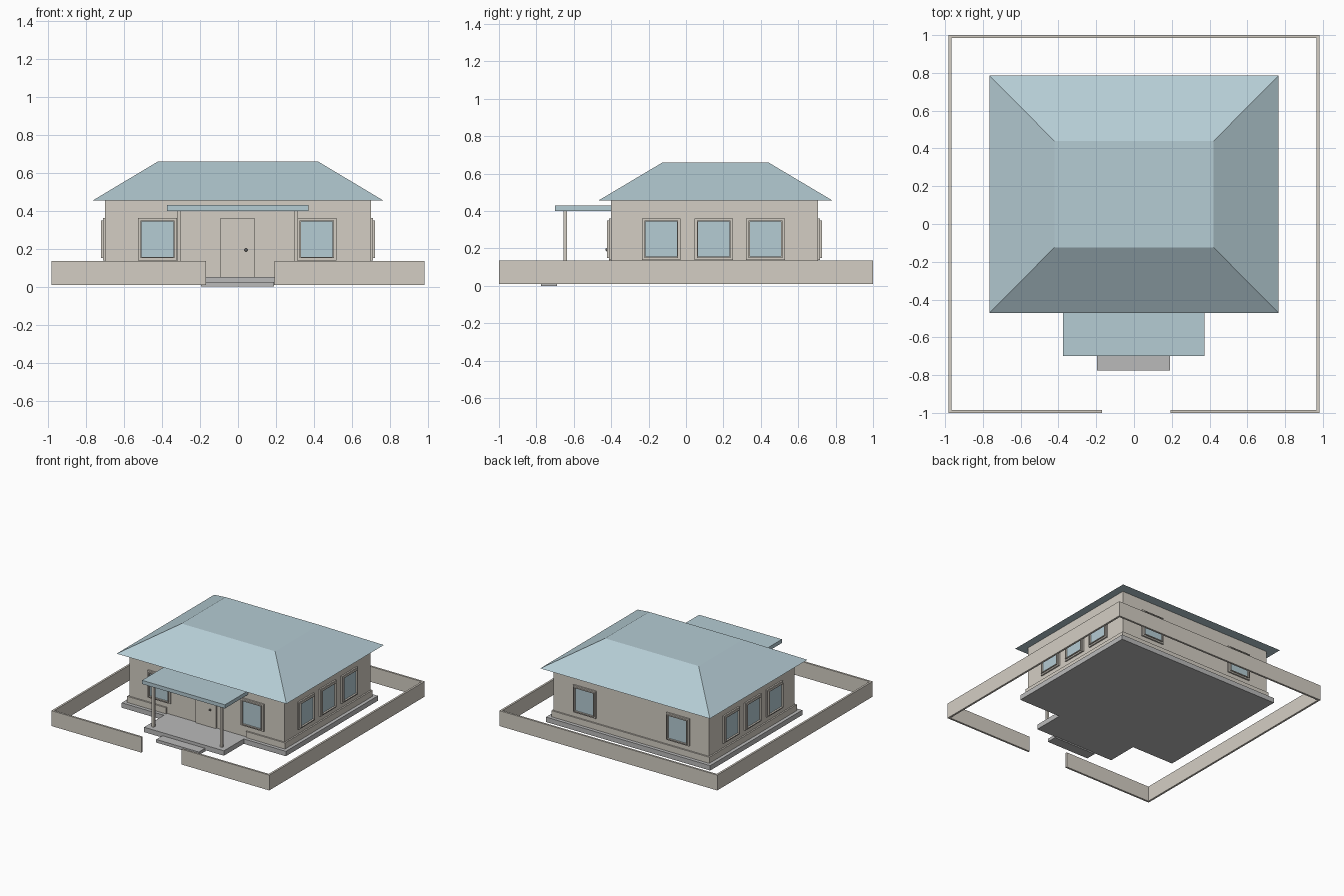
import bpy, bmesh, math
from mathutils import Matrix, Vector

cube = bpy.data.objects.get("Cube")
if cube:
    bpy.data.objects.remove(cube, do_unlink=True)


def srgb(*c):
    return tuple((v / 255 / 12.92 if v < 11 else ((v / 255 + 0.055) / 1.055) ** 2.4) for v in c) + (1.0,)


def material(name, colour):
    m = bpy.data.materials.new(name)
    m.use_nodes = True
    m.diffuse_color = colour
    m.node_tree.nodes["Principled BSDF"].inputs["Base Color"].default_value = colour
    return m


PLASTER = material("warm plaster", srgb(212, 206, 196))
BLUE = material("pale blue", srgb(181, 204, 212))
STONE = material("grey stone", srgb(186, 186, 186))
METAL = material("dark metal", srgb(110, 110, 108))


def add_object(name, bm, mat):
    bmesh.ops.recalc_face_normals(bm, faces=bm.faces)
    mesh = bpy.data.meshes.new(name)
    bm.to_mesh(mesh)
    bm.free()
    mesh.materials.append(mat)
    ob = bpy.data.objects.new(name, mesh)
    bpy.context.collection.objects.link(ob)
    return ob


def box(name, x, y, z, mat):
    """Box from three (low, high) ranges."""
    bm = bmesh.new()
    bmesh.ops.create_cube(bm, size=1)
    for v in bm.verts:
        v.co = [r[0] if c < 0 else r[1] for c, r in zip(v.co, (x, y, z))]
    return add_object(name, bm, mat)


def prism(name, outline, z0, z1, mat):
    """Vertical extrusion of a plan outline."""
    bm = bmesh.new()
    face = bm.faces.new([bm.verts.new((x, y, z0)) for x, y in outline])
    top = bmesh.ops.extrude_face_region(bm, geom=[face])["geom"]
    bmesh.ops.translate(bm, vec=(0, 0, z1 - z0), verts=[g for g in top if isinstance(g, bmesh.types.BMVert)])
    return add_object(name, bm, mat)


def ring(name, half_w, half_h, border, depth, place, mat):
    """Rectangular frame standing out from a wall along local -y."""
    bm = bmesh.new()
    loops = []
    for d in (0, -depth):
        for inset in (0, border):
            w, h = half_w - inset, half_h - inset
            loops.append([bm.verts.new((sx * w, d, sz * h))
                          for sx, sz in ((-1, -1), (1, -1), (1, 1), (-1, 1))])
    for a, b in ((0, 2), (2, 3), (3, 1), (1, 0)):
        for i in range(4):
            j = (i + 1) % 4
            bm.faces.new((loops[a][i], loops[a][j], loops[b][j], loops[b][i]))
    ob = add_object(name, bm, mat)
    ob.matrix_world = place
    return ob


# House footprint
W, FRONT, BACK = 0.70, -0.40, 0.705

# Foundation with the porch floor and the entry step
S, P, PF = 0.74, 0.36, -0.695
prism("foundation_slab", [(-S, FRONT - 0.04), (-P, FRONT - 0.04), (-P, PF), (P, PF), (P, FRONT - 0.04),
                          (S, FRONT - 0.04), (S, BACK + 0.04), (-S, BACK + 0.04)], 0.01, 0.05, STONE)
box("entry_step", (-0.195, 0.19), (-0.775, -0.69), (0, 0.025), STONE)

# Walls and the plinth, which stops at the porch
box("house_walls", (-W, W), (FRONT, BACK), (0.05, 0.456), PLASTER)
E = 0.012
prism("wall_plinth", [(-P, FRONT + 0.01), (-P, FRONT - E), (-W - E, FRONT - E), (-W - E, BACK + E), (W + E, BACK + E),
                      (W + E, FRONT - E), (P, FRONT - E), (P, FRONT + 0.01)], 0.05, 0.10, PLASTER)

# Hipped roof with a flat top
bm = bmesh.new()
bmesh.ops.create_cube(bm, size=1)
for v in bm.verts:
    top = v.co.z > 0
    hx = 0.422 if top else 0.765
    lo, hi = (-0.125, 0.44) if top else (-0.47, 0.785)
    v.co = (math.copysign(hx, v.co.x), lo if v.co.y < 0 else hi, 0.66 if top else 0.455)
add_object("hipped_roof", bm, BLUE)

# Porch roof and posts
box("porch_roof", (-0.375, 0.372), (-0.70, FRONT), (0.40, 0.43), BLUE)
for side, x in (("right", -0.31), ("left", 0.305)):
    box(side + "_porch_post", (x - 0.01, x + 0.01), (-0.655, -0.635), (0.05, 0.40), PLASTER)

# Door and knob
box("front_door", (-0.095, 0.09), (FRONT - 0.012, FRONT), (0.05, 0.36), PLASTER)
bm = bmesh.new()
bmesh.ops.create_uvsphere(bm, u_segments=10, v_segments=6, radius=0.009,
                          matrix=Matrix.Translation((0.042, FRONT - 0.022, 0.193)))
add_object("door_knob", bm, METAL)


# Windows: outer trim, raised inner sash and pane
def window(name, x, y, angle):
    place = Matrix.Translation((x, y, 0.25)) @ Matrix.Rotation(angle, 4, "Z")
    ring(name + "_trim", 0.103, 0.111, 0.017, 0.012, place, PLASTER)
    ring(name + "_sash", 0.09, 0.10, 0.006, 0.022, place, PLASTER)
    pane = box(name + "_pane", (-0.086, 0.086), (-0.008, 0), (-0.096, 0.096), BLUE)
    pane.matrix_world = place


for side, x in (("right", -0.425), ("left", 0.415)):
    window("front_" + side + "_window", x, FRONT, 0)
    window("back_" + side + "_window", x, BACK, math.pi)
for label, y in (("front", -0.132), ("middle", 0.148), ("rear", 0.425)):
    window("left_" + label + "_window", W, y, math.pi / 2)
    window("right_" + label + "_window", -W, y, -math.pi / 2)

# Boundary wall with a gate opening at the front
X, Y, T = 0.982, 1.0, 0.016
prism("boundary_wall", [(-0.17, -Y), (-X, -Y), (-X, Y), (X, Y), (X, -Y), (0.192, -Y), (0.192, T - Y),
                        (X - T, T - Y), (X - T, Y - T), (T - X, Y - T), (T - X, T - Y), (-0.17, T - Y)],
      0.01, 0.135, PLASTER)
